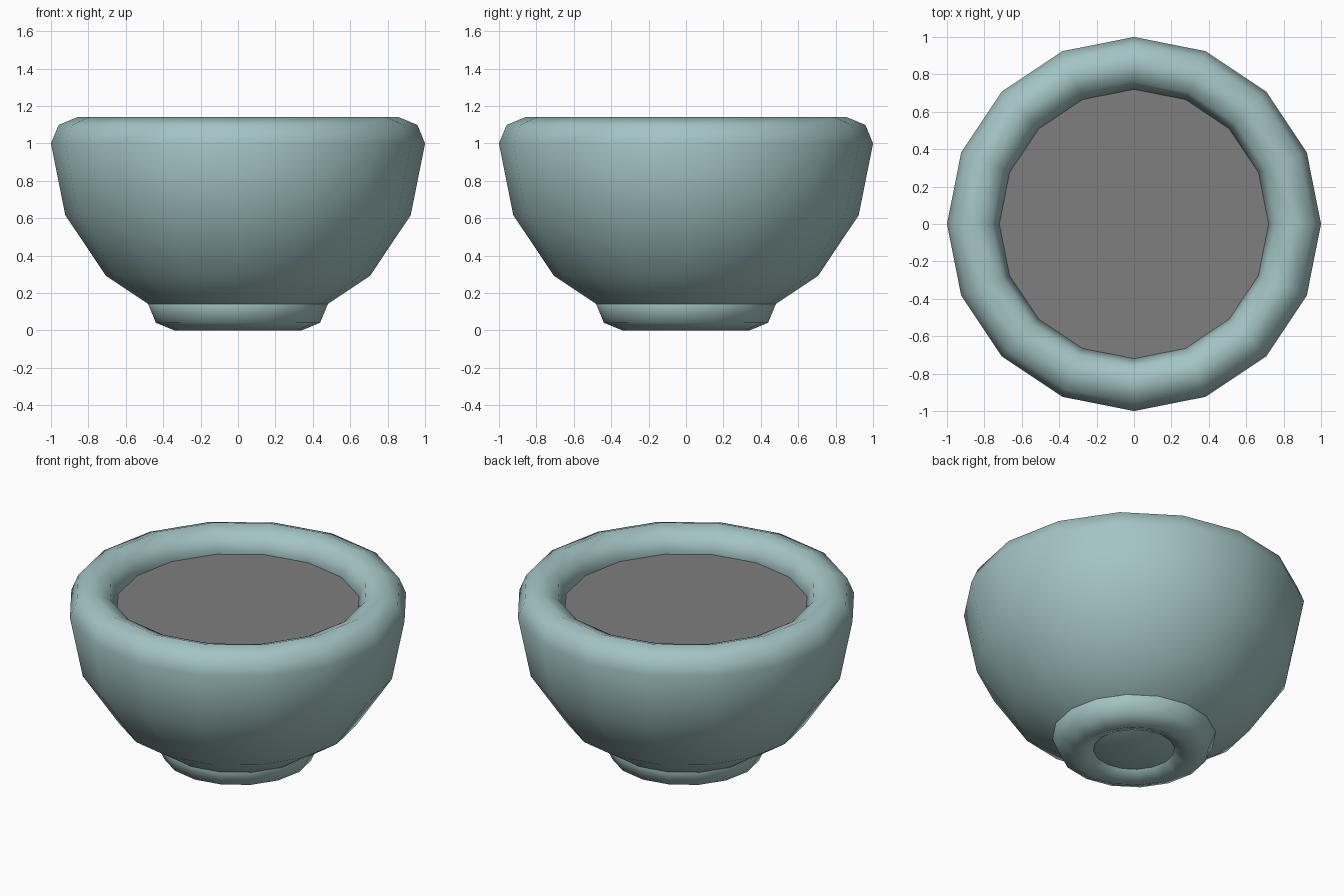
import bpy
import bmesh
from math import cos, sin, pi

SIDES = 16
STEP = pi / 8          # angular step of the bowl curve
RIM_R, TUBE = 0.86, 0.14
FOOT_R = 0.34

cube = bpy.data.objects.get("Cube")
if cube:
    bpy.data.objects.remove(cube, do_unlink=True)


def make_material(name, rgb):
    color = (*rgb, 1.0)
    mat = bpy.data.materials.new(name)
    mat.use_nodes = True
    mat.diffuse_color = color
    for node in mat.node_tree.nodes:
        if node.type == 'BSDF_PRINCIPLED':
            node.inputs["Base Color"].default_value = color
    return mat


def lathe(name, profile, mat, smooth=True):
    """Revolve (radius, height) points around z; radius 0 becomes a pole."""
    bm = bmesh.new()
    verts = [bm.verts.new((r, 0, z)) for r, z in profile]
    edges = [bm.edges.new(pair) for pair in zip(verts, verts[1:])]
    bmesh.ops.spin(bm, geom=verts + edges, cent=(0, 0, 0), axis=(0, 0, 1),
                   angle=2 * pi, steps=SIDES, use_merge=False)
    bmesh.ops.remove_doubles(bm, verts=bm.verts, dist=0.0005)
    bmesh.ops.recalc_face_normals(bm, faces=bm.faces)
    for face in bm.faces:
        face.smooth = smooth
    mesh = bpy.data.meshes.new(name)
    bm.to_mesh(mesh)
    bm.free()
    mesh.materials.append(mat)
    obj = bpy.data.objects.new(name, mesh)
    bpy.context.collection.objects.link(obj)
    return obj


glaze = make_material("pale_teal_glaze", (0.37, 0.55, 0.55))
grey = make_material("grey_filling", (0.21, 0.21, 0.21))

# Bowl: hemisphere flowing into a rounded rim that turns back under the filling
wall = [(sin(i * STEP), 1 - cos(i * STEP)) for i in range(5)]
rim = [(RIM_R + TUBE * cos(i * pi / 4), 1 + TUBE * sin(i * pi / 4))
       for i in range(1, 6)]
lathe("bowl", wall + rim, glaze)

# Foot ring: rounded tube under the bowl
ring = [(FOOT_R + TUBE * cos(i * pi / 4), TUBE + TUBE * sin(i * pi / 4))
        for i in range(9)]
lathe("foot_ring", ring, glaze)

# Filling: flat disc closing the opening
bm = bmesh.new()
bmesh.ops.create_circle(bm, cap_ends=True, segments=SIDES, radius=RIM_R - TUBE)
for v in bm.verts:
    v.co.z = 1.0
bmesh.ops.recalc_face_normals(bm, faces=bm.faces)
for f in bm.faces:
    if f.normal.z < 0:
        f.normal_flip()
mesh = bpy.data.meshes.new("filling")
bm.to_mesh(mesh)
bm.free()
mesh.materials.append(grey)
bpy.context.collection.objects.link(bpy.data.objects.new("filling", mesh))
